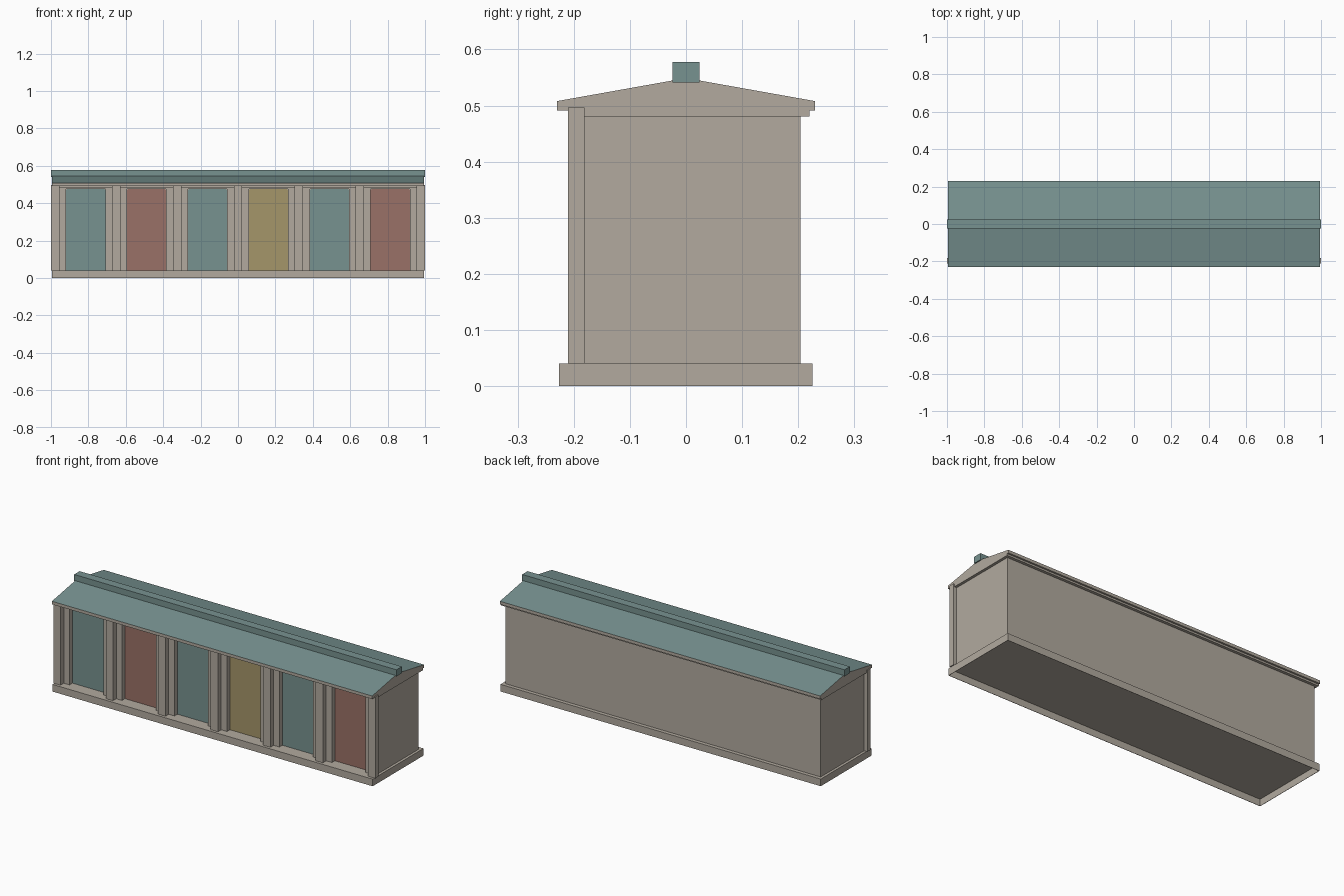
import bpy, bmesh
from mathutils import Vector

cube = bpy.data.objects.get("Cube")
if cube:
    bpy.data.objects.remove(cube, do_unlink=True)


def material(name, rgb):
    linear = [((c / 255 + 0.055) / 1.055) ** 2.4 for c in rgb] + [1.0]
    mat = bpy.data.materials.new(name)
    mat.use_nodes = True
    mat.diffuse_color = linear
    for node in mat.node_tree.nodes:
        if node.type == 'BSDF_PRINCIPLED':
            node.inputs["Base Color"].default_value = linear
    return mat


stone = material("warm stone", (178, 170, 159))
teal = material("muted teal", (119, 146, 144))
red = material("brick red", (154, 113, 103))
yellow = material("ochre yellow", (165, 150, 106))


def prism(name, outline, sweep, mat):
    """Extrude a flat outline along the sweep vector."""
    bm = bmesh.new()
    face = bm.faces.new([bm.verts.new(p) for p in outline])
    grown = bmesh.ops.extrude_face_region(bm, geom=[face])["geom"]
    verts = [g for g in grown if isinstance(g, bmesh.types.BMVert)]
    bmesh.ops.translate(bm, vec=Vector(sweep), verts=verts)
    bmesh.ops.recalc_face_normals(bm, faces=bm.faces)
    mesh = bpy.data.meshes.new(name)
    bm.to_mesh(mesh)
    bm.free()
    mesh.materials.append(mat)
    obj = bpy.data.objects.new(name, mesh)
    bpy.context.collection.objects.link(obj)
    return obj


def box(name, x, y, z, mat):
    outline = [(x[0], y[0], z[0]), (x[1], y[0], z[0]),
               (x[1], y[1], z[0]), (x[0], y[1], z[0])]
    return prism(name, outline, (0, 0, z[1] - z[0]), mat)


# Hollow plinth: a thin deck on four thin skirts
FLOOR, PITCH, HALF_WALL, SKIN = 0.04, 0.3257, 0.979, 0.002
END, FRONT, BACK = 0.994, -0.226, 0.225
box("plinth_deck", (-END, END), (FRONT, BACK), (FLOOR - SKIN, FLOOR), stone)
for side, y in (("front", FRONT), ("back", BACK - SKIN)):
    box(f"plinth_{side}", (-END, END), (y, y + SKIN), (0, FLOOR - SKIN), stone)
for side, x in (("right", -END), ("left", END - SKIN)):
    box(f"plinth_{side}", (x, x + SKIN), (FRONT + SKIN, BACK - SKIN),
        (0, FLOOR - SKIN), stone)

# Main body
box("body", (-HALF_WALL, HALF_WALL), (-0.15, 0.204), (FLOOR, 0.485), stone)
box("lintel", (-HALF_WALL, HALF_WALL), (-0.178, -0.15), (0.476, 0.485), stone)

# Piers with narrower posts in front
for i in range(7):
    x = (i - 3) * PITCH
    left, right = max(x - 0.058, -HALF_WALL), min(x + 0.058, HALF_WALL)
    box(f"pier_{i + 1}", (left, right), (-0.181, -0.15), (FLOOR, 0.481), stone)
    box(f"post_{i + 1}", (x - 0.0225, x + 0.0225), (-0.21, -0.181),
        (FLOOR, 0.497), stone)

# Coloured doors with clipped upper corners
for i, mat in enumerate([teal, red, teal, yellow, teal, red]):
    x, w, top, clip, y = (i - 2.5) * PITCH, 0.105, 0.476, 0.007, -0.15
    outline = [(x - w, y, FLOOR), (x + w, y, FLOOR), (x + w, y, top - clip),
               (x + w - clip, y, top), (x - w + clip, y, top),
               (x - w, y, top - clip)]
    prism(f"door_{i + 1}", outline, (0, -0.005, 0), mat)

# Pitched roof with stepped cornice: stone gables and eaves, teal slopes
profile = [(-0.23, 0.491), (-0.195, 0.491), (-0.195, 0.481), (0.22, 0.481),
           (0.22, 0.491), (0.23, 0.491), (0.23, 0.508),
           (0, 0.549), (-0.23, 0.508)]
roof = prism("roof", [(-END, y, z) for y, z in profile],
             (2 * END, 0, 0), stone)
roof.data.materials.append(teal)
for poly in roof.data.polygons:
    poly.material_index = int(poly.normal.z > 0.5)

box("ridge_cap", (-1, 1), (-0.024, 0.024), (0.541, 0.578), teal)
